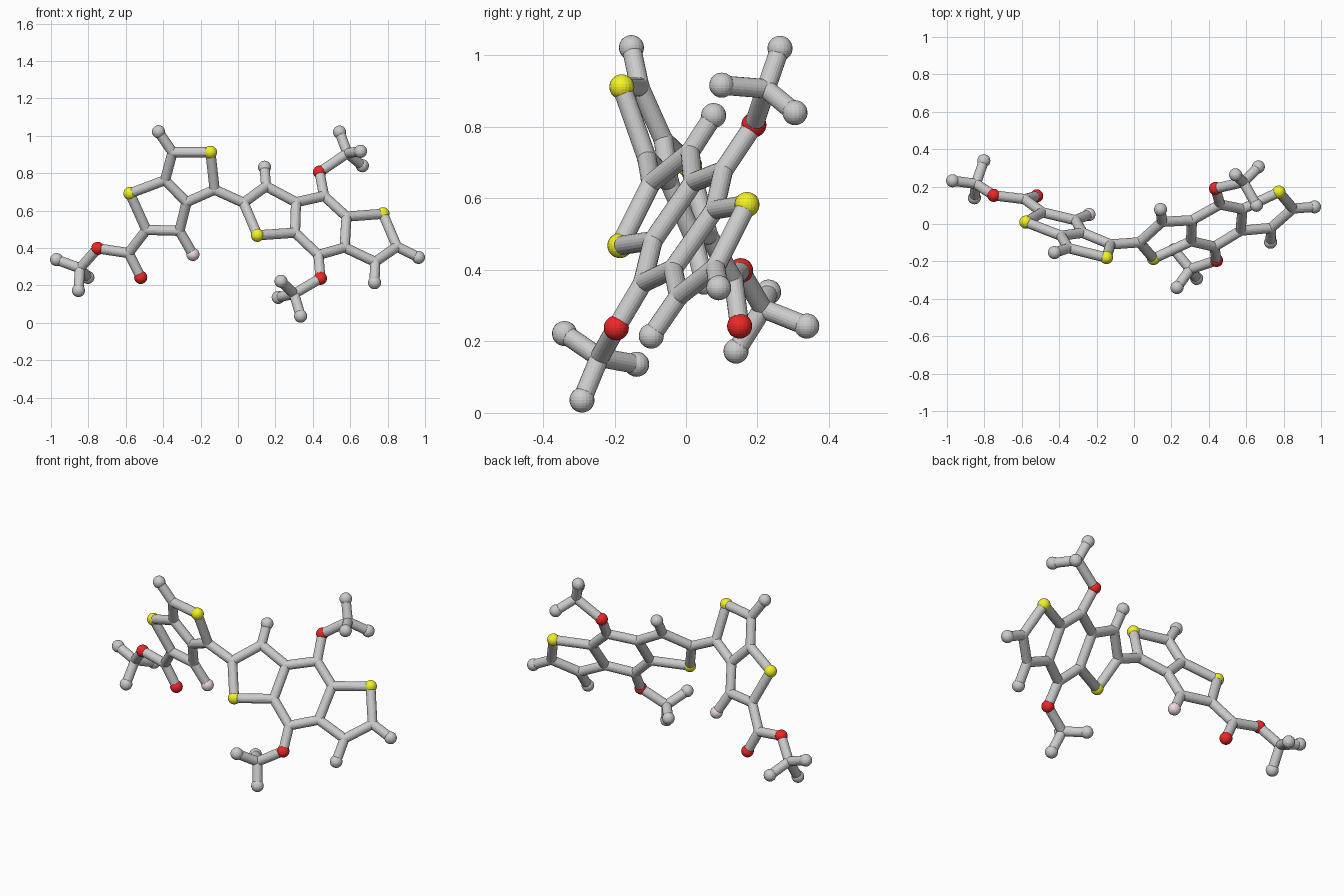
import bpy, bmesh
from mathutils import Vector

if "Cube" in bpy.data.objects:
    bpy.data.objects.remove(bpy.data.objects["Cube"])

BALL, STICK = 0.035, 0.027

# Depth of the two flat ring systems, given x and z
def left_plane(x, z):
    return -0.11 - 0.247 * (x + 0.125) - 0.379 * (z - 0.714)

def right_plane(x, z):
    return -0.185 + 0.414 * (x - 0.104) + 0.677 * (z - 0.468)

def on_plane(plane, points):
    return {k: Vector((x, plane(x, z), z)) for k, (x, z) in points.items()}

atoms = {}
# Left double ring with its side tips
atoms.update(on_plane(left_plane, {
    "tip_a": (-.425, 1.022), "a": (-.35, .912), "sul_a": (-.147, .912), "b": (-.125, .712),
    "c": (-.275, .645), "d": (-.39, .763), "sul_b": (-.578, .692), "e": (-.49, .497),
    "f": (-.313, .492), "fluor": (-.241, .366), "g": (-.585, .373)}))
# Right triple ring with its side tips
atoms.update(on_plane(right_plane, {
    "h": (.03, .642), "sul_c": (.104, .468), "i": (.15, .73), "tip_b": (.142, .832),
    "j": (.31, .645), "k": (.305, .482), "l": (.46, .678), "m": (.43, .363),
    "n": (.58, .568), "o": (.57, .403), "sul_d": (.775, .583), "p": (.85, .407),
    "tip_c": (.965, .35), "q": (.733, .326), "tip_d": (.73, .215)}))
# Oxygens and the three end groups
atoms.update({k: Vector(v) for k, v in {
    "oxy_a": (-.52, .15, .243), "oxy_b": (-.75, .153, .398),
    "oxy_c": (.436, .19, .806), "oxy_d": (.441, -.195, .238),
    "r": (-.845, .215, .292), "tip_r1": (-.97, .231, .338),
    "tip_r2": (-.853, .14, .173), "tip_r3": (-.803, .338, .243),
    "s": (.585, .224, .907), "tip_s1": (.543, .263, 1.02),
    "tip_s2": (.655, .1, .917), "tip_s3": (.665, .305, .84),
    "t": (.30, -.242, .155), "tip_t1": (.23, -.34, .222),
    "tip_t2": (.215, -.138, .136), "tip_t3": (.335, -.291, .036)}.items()})

chains = ["tip_a a sul_a b c d a", "d sul_b e f c", "f fluor", "e g oxy_a", "g oxy_b r", "b h",
          "h sul_c k j i h", "i tip_b", "j l n o m k", "n sul_d p q o", "p tip_c", "q tip_d",
          "l oxy_c s", "m oxy_d t"]
chains += [f"{c} tip_{c}{n}" for c in "rst" for n in (1, 2, 3)]

def material(name, rgb):
    mat = bpy.data.materials.new(name)
    mat.diffuse_color = (*rgb, 1)
    mat.use_nodes = True
    mat.node_tree.nodes["Principled BSDF"].inputs["Base Color"].default_value = mat.diffuse_color
    return mat

def ball_mesh(name, radius, mat=None):
    me = bpy.data.meshes.new(name)
    bm = bmesh.new()
    bmesh.ops.create_uvsphere(bm, u_segments=20, v_segments=14, radius=radius)
    bm.to_mesh(me)
    bm.free()
    if mat:
        me.materials.append(mat)
    return me

def place(name, mesh, loc):
    ob = bpy.data.objects.new(name, mesh)
    ob.location = loc
    bpy.context.collection.objects.link(ob)
    return ob

# Ball types by key prefix
kinds = {
    "tip": ("end_ball", ball_mesh("end_ball", BALL)),
    "sul": ("yellow_ball", ball_mesh("yellow_ball", BALL, material("yellow", (.9, .88, .02)))),
    "oxy": ("red_ball", ball_mesh("red_ball", BALL, material("red", (.85, .02, .02)))),
    "fluor": ("pink_ball", ball_mesh("pink_ball", BALL, material("pale_pink", (.85, .7, .74)))),
}
joint = ("joint_ball", ball_mesh("joint_ball", STICK * 1.04))
for key, pos in atoms.items():
    name, mesh = kinds.get(key.split("_")[0], joint)
    place(name, mesh, pos)

# Sticks between the balls
rod = bpy.data.meshes.new("stick")
bm = bmesh.new()
bmesh.ops.create_cone(bm, cap_ends=True, segments=20, radius1=STICK, radius2=STICK, depth=1)
bm.to_mesh(rod)
bm.free()
for chain in chains:
    keys = chain.split()
    for k1, k2 in zip(keys, keys[1:]):
        p, q = atoms[k1], atoms[k2]
        ob = place("stick", rod, (p + q) / 2)
        ob.rotation_euler = (q - p).to_track_quat('Z', 'Y').to_euler()
        ob.scale.z = (q - p).length
